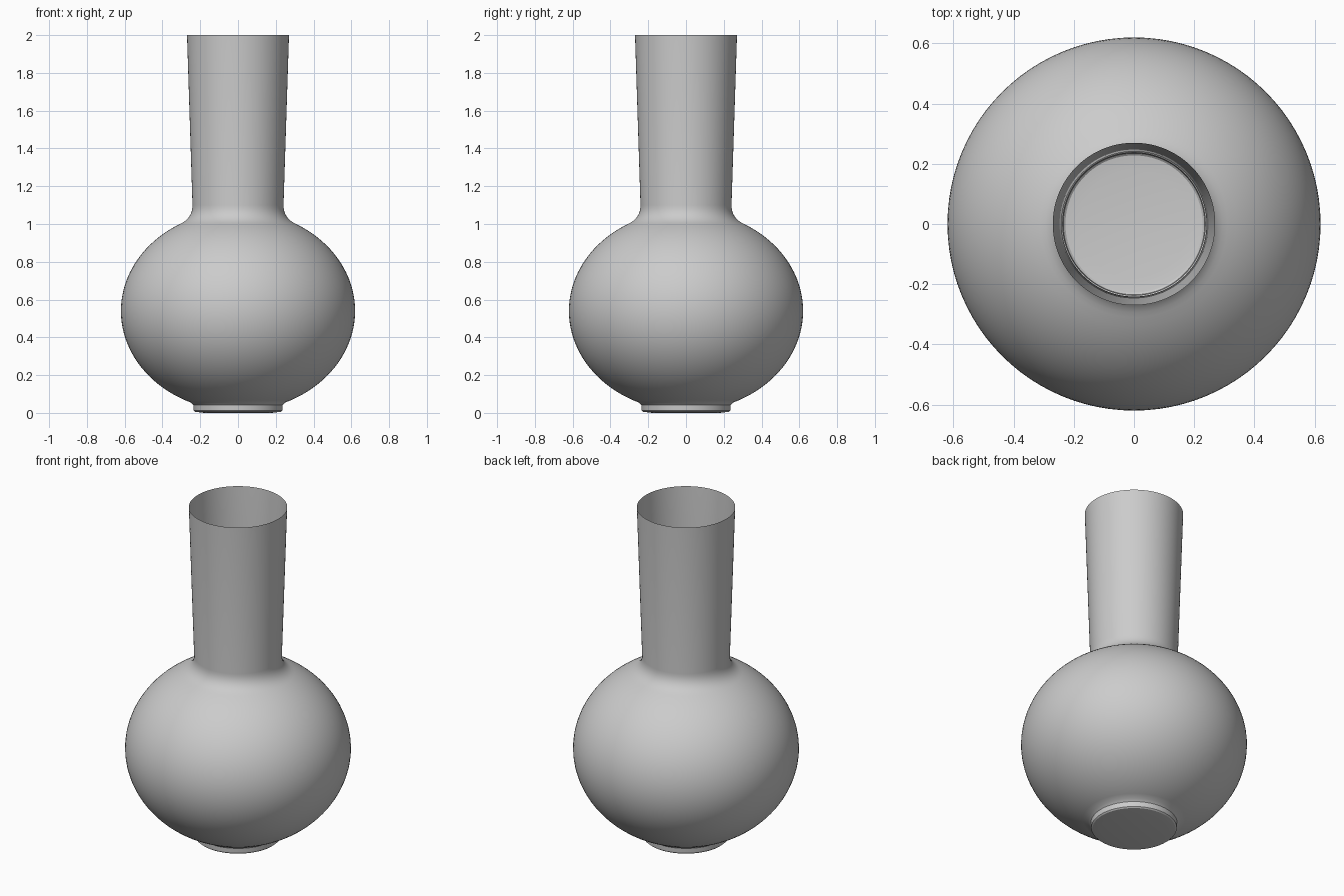
import bpy, bmesh, math
from mathutils import Vector

cube = bpy.data.objects.get("Cube")
if cube:
    bpy.data.objects.remove(cube, do_unlink=True)

# Plain grey clay
clay = bpy.data.materials.new("grey_clay")
clay.use_nodes = True
clay.diffuse_color = (0.6, 0.6, 0.6, 1)
clay.node_tree.nodes["Principled BSDF"].inputs["Base Color"].default_value = (0.6, 0.6, 0.6, 1)


def bezier(a, b, c, steps):
    """Quadratic curve between two profile points."""
    points = []
    for i in range(1, steps + 1):
        t = i / steps
        points.append(tuple(p * (1 - t) ** 2 + 2 * q * t * (1 - t) + r * t * t
                            for p, q, r in zip(a, b, c)))
    return points


# Profile as (radius, height): closed floor and low foot
profile = [(0, 0), (0.18, 0), (0.228, 0.006), (0.235, 0.012), (0.237, 0.042)]

# Round belly, from the foot up to the shoulder
RADIUS, HALF_HEIGHT, MIDDLE = 0.62, 0.53, 0.54
start, end = -math.acos(0.25 / RADIUS), math.acos(0.31 / RADIUS)
STEPS = 40
for i in range(STEPS + 1):
    angle = start + (end - start) * i / STEPS
    profile.append((RADIUS * math.cos(angle), MIDDLE + HALF_HEIGHT * math.sin(angle)))

# Curved shoulder, then a slightly flared open neck
profile += bezier(profile[-1], (0.24, 1.03), (0.241, 1.10), 8)
profile.append((0.27, 2.0))

# Turn the profile around the upright axis
bm = bmesh.new()
verts = [bm.verts.new((r, 0, z)) for r, z in profile]
edges = [bm.edges.new(pair) for pair in zip(verts, verts[1:])]
bmesh.ops.spin(bm, geom=verts + edges, cent=Vector(), axis=(0, 0, 1),
               angle=math.tau, steps=96, use_duplicate=False)
bmesh.ops.remove_doubles(bm, verts=bm.verts[:], dist=0.0002)
bmesh.ops.recalc_face_normals(bm, faces=bm.faces[:])

# Make sure the floor faces down and the walls face out
bm.faces.ensure_lookup_table()
lowest = min(bm.faces, key=lambda f: f.calc_center_median().z)
if lowest.normal.z > 0:
    bmesh.ops.reverse_faces(bm, faces=bm.faces[:])

mesh = bpy.data.meshes.new("vase")
bm.to_mesh(mesh)
bm.free()
mesh.materials.append(clay)
vase = bpy.data.objects.new("vase", mesh)
bpy.context.collection.objects.link(vase)

# Smooth shading with a crisp foot
bpy.ops.object.select_all(action="DESELECT")
vase.select_set(True)
bpy.context.view_layer.objects.active = vase
bpy.ops.object.shade_smooth_by_angle(angle=math.radians(30))
